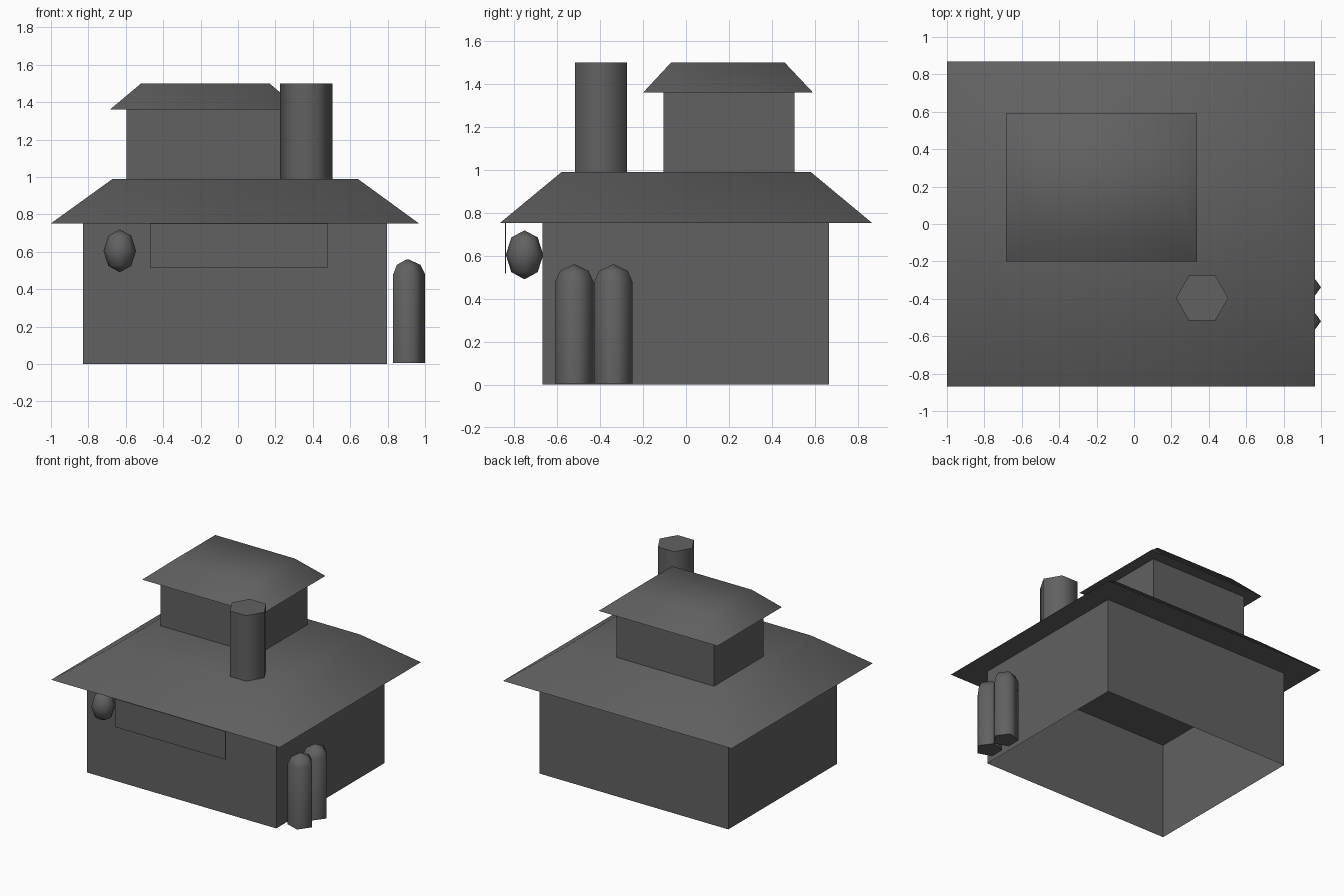
import bpy, bmesh, math

old = bpy.data.objects.get("Cube")
if old:
    bpy.data.objects.remove(old, do_unlink=True)

# One dark grey for everything
GREY = (0.12, 0.12, 0.12, 1.0)
mat = bpy.data.materials.new("dark grey")
mat.use_nodes = True
mat.diffuse_color = GREY
mat.node_tree.nodes["Principled BSDF"].inputs["Base Color"].default_value = GREY


def finish(name, bm, smooth_angle=None):
    bmesh.ops.recalc_face_normals(bm, faces=bm.faces)
    mesh = bpy.data.meshes.new(name)
    bm.to_mesh(mesh)
    bm.free()
    mesh.materials.append(mat)
    obj = bpy.data.objects.new(name, mesh)
    bpy.context.collection.objects.link(obj)
    if smooth_angle:
        bpy.ops.object.select_all(action='DESELECT')
        obj.select_set(True)
        bpy.context.view_layer.objects.active = obj
        bpy.ops.object.shade_smooth_by_angle(angle=math.radians(smooth_angle))


def loft(bm, rings, capped=True):
    """Skin a stack of equal-sided rings, closing the ends if asked."""
    loops = [[bm.verts.new(p) for p in ring] for ring in rings]
    n = len(loops[0])
    for low, high in zip(loops, loops[1:]):
        for i in range(n):
            j = (i + 1) % n
            bm.faces.new((low[i], low[j], high[j], high[i]))
    if capped:
        bm.faces.new(loops[0][::-1])
        bm.faces.new(loops[-1])


def rect(x0, x1, y0, y1, z):
    return [(x0, y0, z), (x1, y0, z), (x1, y1, z), (x0, y1, z)]


def block(name, bottom, top, smooth_angle=None, capped=True):
    bm = bmesh.new()
    loft(bm, [rect(*bottom), rect(*top)], capped)
    finish(name, bm, smooth_angle)


def post(name, cx, cy, sides, profile):
    """Round-ish upright with a corner towards +x, from (radius, height) pairs."""
    bm = bmesh.new()
    loft(bm, [[(cx + r * math.cos(math.tau * i / sides),
                cy + r * math.sin(math.tau * i / sides), z)
               for i in range(sides)] for r, z in profile])
    finish(name, bm, 75)


# Ground floor, a shell open underneath, and its hipped roof with a flat top
walls = (-0.83, 0.797, -0.668, 0.665)
block("lower_walls", (*walls, 0), (*walls, 0.752), capped=False)
block("lower_roof", (-1.0, 0.967, -0.868, 0.868, 0.752),
      (-0.67, 0.64, -0.58, 0.582, 0.99), 65)

# Upper floor and its roof
walls = (-0.595, 0.245, -0.105, 0.505)
block("upper_walls", (*walls, 0.99), (*walls, 1.36), capped=False)
block("upper_roof", (-0.685, 0.337, -0.2, 0.592, 1.36),
      (-0.518, 0.168, -0.07, 0.46, 1.5), 65)

# Thin sign board hanging from the front eave, clear of the wall
board = (-0.47, 0.482, -0.842, -0.838)
block("hanging_sign", (*board, 0.517), (*board, 0.752))

# Six-sided chimney
post("chimney", 0.364, -0.396, 6, [(0.14, 0.98), (0.14, 1.5)])

# Pair of domed posts beside the wall
for name, y in (("front_post", -0.52), ("back_post", -0.338)):
    post(name, 0.906, y, 5, [(0.094, 0.006), (0.094, 0.48), (0.07, 0.53), (0.004, 0.56)])

# Hanging lantern by the front wall
bm = bmesh.new()
bmesh.ops.create_uvsphere(bm, u_segments=8, v_segments=4, radius=1)
bmesh.ops.scale(bm, vec=(0.087, 0.087, 0.114), verts=bm.verts)
bmesh.ops.translate(bm, vec=(-0.632, -0.752, 0.605), verts=bm.verts)
finish("lantern", bm, 60)
